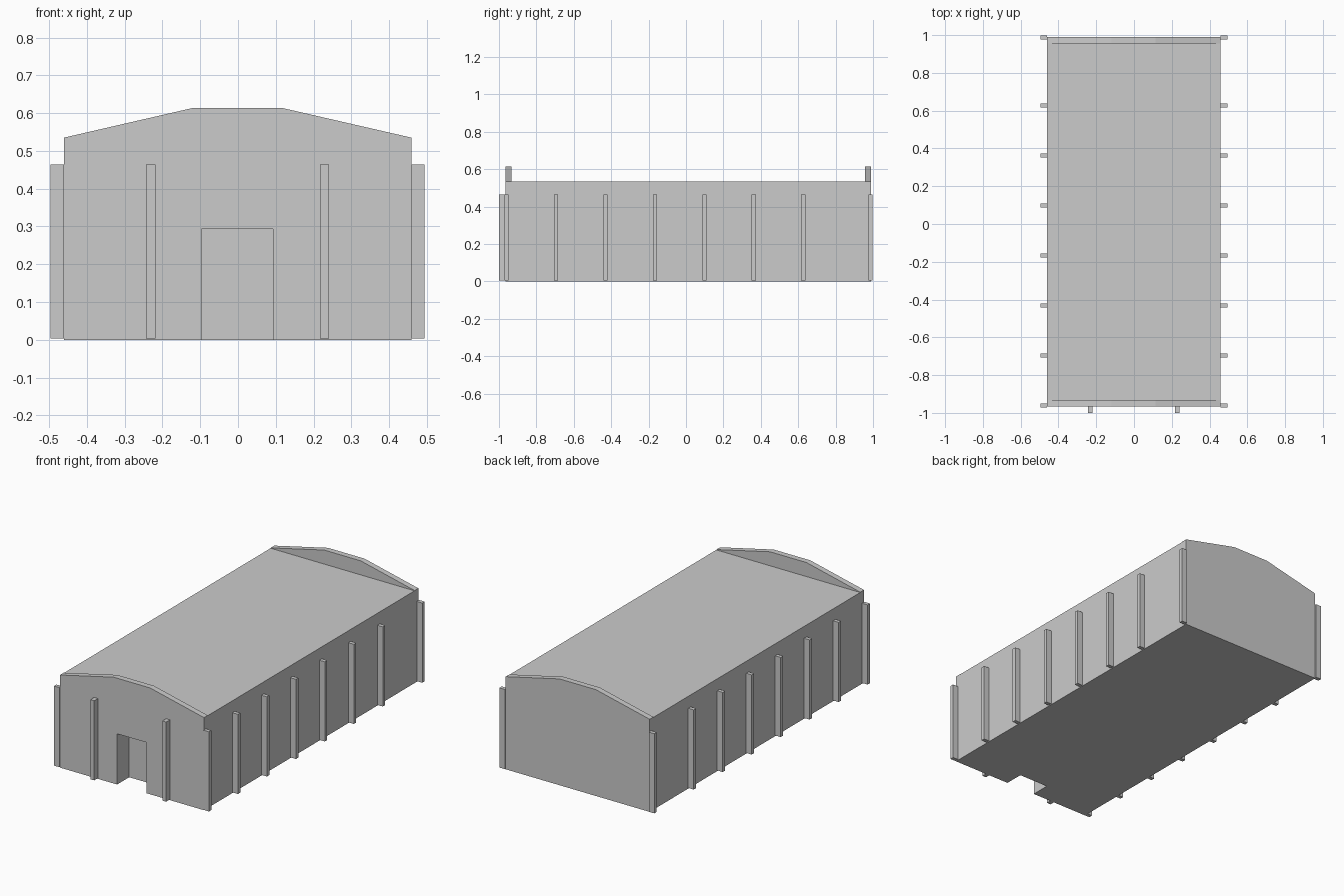
import bpy, bmesh

if "Cube" in bpy.data.objects:
    bpy.data.objects.remove(bpy.data.objects["Cube"])


def make_object(name, bm):
    bmesh.ops.recalc_face_normals(bm, faces=bm.faces)
    mesh = bpy.data.meshes.new(name)
    bm.to_mesh(mesh)
    bm.free()
    obj = bpy.data.objects.new(name, mesh)
    bpy.context.collection.objects.link(obj)
    return obj


def extrude_profile(name, points, axis, start, end):
    """Extrude a 2D outline: axis 'y' takes (x, z), axis 'z' takes (x, y)."""
    bm = bmesh.new()
    place = (lambda p: (p[0], start, p[1])) if axis == 'y' else (lambda p: (p[0], p[1], start))
    face = bm.faces.new([bm.verts.new(place(p)) for p in points])
    new = bmesh.ops.extrude_face_region(bm, geom=[face])['geom']
    d = end - start
    bmesh.ops.translate(bm, verts=[v for v in new if isinstance(v, bmesh.types.BMVert)],
                        vec=(0, d, 0) if axis == 'y' else (0, 0, d))
    return make_object(name, bm)


def box(name, x0, x1, y0, y1, z0, z1):
    return extrude_profile(name, [(x0, y0), (x1, y0), (x1, y1), (x0, y1)], 'z', z0, z1)


LEFT, RIGHT = -0.461, 0.459
FRONT, BACK = -0.966, 0.99
ROOF = 0.533

# Main hall with flat roof
hall = box("hall", LEFT, RIGHT, FRONT, BACK, 0, ROOF)

# Door recess cut into the front wall
cutter = box("door_cutter", -0.096, 0.092, FRONT - 0.1, FRONT + 0.11, -0.1, 0.293)
cutter.hide_render = True
cut = hall.modifiers.new("door_recess", 'BOOLEAN')
cut.operation = 'DIFFERENCE'
cut.solver = 'EXACT'
cut.object = cutter
bpy.context.view_layer.objects.active = hall
bpy.ops.object.modifier_apply(modifier=cut.name)
bpy.data.objects.remove(cutter)

# Raised gable parapets at both ends
gable = [(LEFT, ROOF), (RIGHT, ROOF), (RIGHT, ROOF + 0.002),
         (0.115, 0.614), (-0.118, 0.614), (LEFT, ROOF + 0.002)]
extrude_profile("front_gable", gable, 'y', FRONT, FRONT + 0.034)
extrude_profile("back_gable", gable, 'y', BACK - 0.034, BACK)

# Side pilasters
for y in [-0.96 + 0.2645 * i for i in range(7)] + [0.987]:
    box("right_pilaster", RIGHT, 0.494, y - 0.011, y + 0.011, 0.004, 0.464)
    box("left_pilaster", -0.496, LEFT, y - 0.011, y + 0.011, 0.004, 0.464)

# Front pilasters
for x in (-0.231, 0.229):
    box("front_pilaster", x - 0.012, x + 0.012, -1.0, FRONT, 0.004, 0.464)
